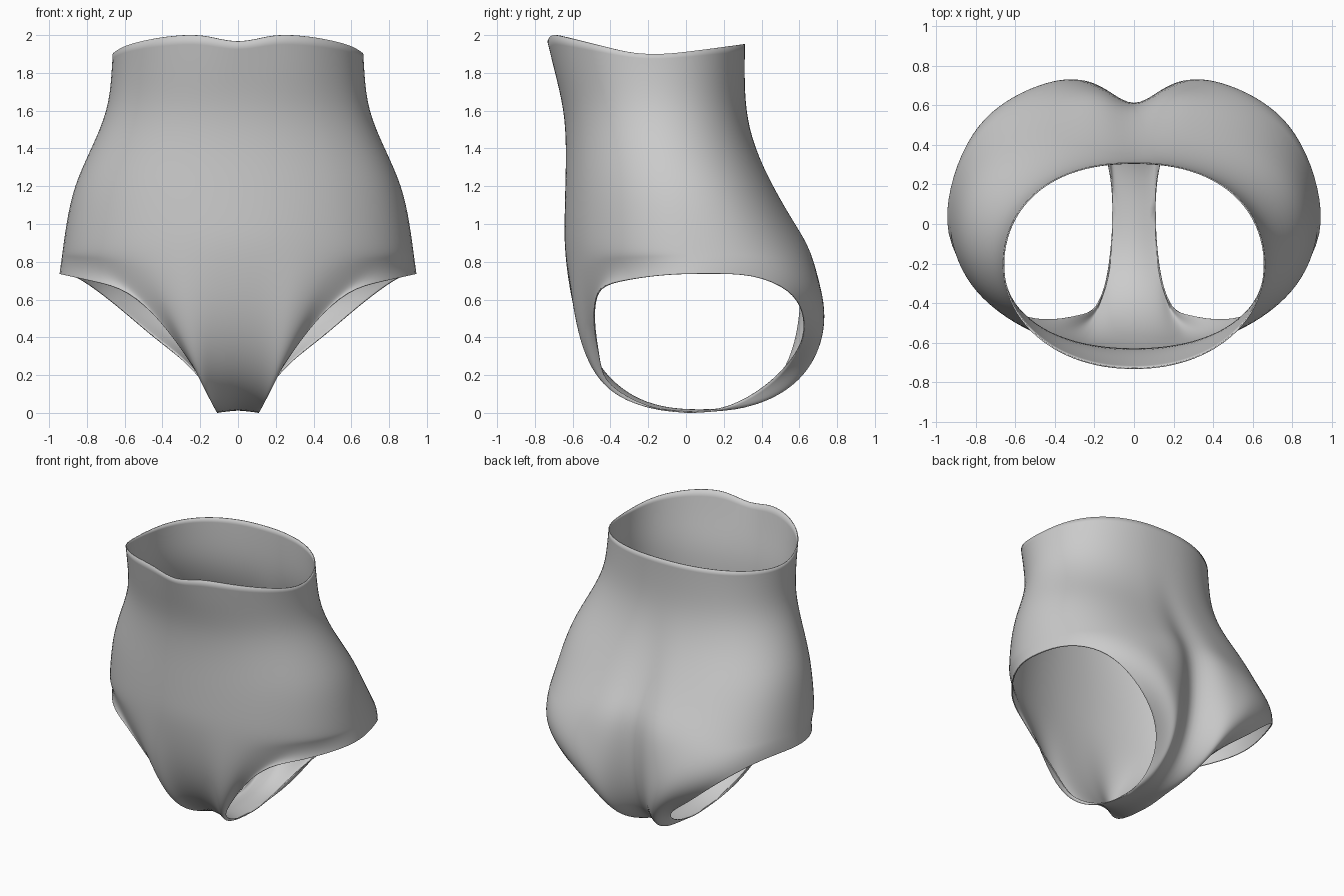
import bpy, bmesh, math
from mathutils import Vector

if "Cube" in bpy.data.objects:
    bpy.data.objects.remove(bpy.data.objects["Cube"])

# Horizontal body sections: z, front y, half width, y of widest point, back y, cleft depth
RINGS = [(None, -.735, .672, -.22, .313, 0), (1.8, -.695, .677, -.2, .31, 0),
         (1.6, -.645, .695, -.17, .315, 0), (1.4, -.635, .785, -.12, .37, .01),
         (1.2, -.64, .88, -.07, .465, .03), (1.0, -.645, .92, -.04, .585, .06),
         (.85, -.645, .94, -.02, .685, .1)]

# Columns front to back: angle, leg-edge x y z, bulge in y, drop of the bend
COLS = [(0, 0, .08, .015, .06, 1.05), (7, .105, .08, -.012, .06, 1.06),
        (13, .115, -.1, .005, .02, 1.0), (19, .13, -.27, .055, -.01, .96),
        (25, .19, -.44, .165, .0, .8), (32, .275, -.46, .3, -.01, .6),
        (40, .4, -.495, .475, -.01, .6), (52, .58, -.485, .655, -.02, .6),
        (66, .77, -.38, .695, -.02, .6), (84, .95, -.1, .735, 0, .5),
        (100, .95, .12, .735, 0, .5), (116, .88, .36, .735, .03, .5),
        (130, .75, .56, .65, .08, .5), (141, .6, .63, .53, .14, .6),
        (150, .44, .63, .39, .19, .65), (158, .29, .565, .28, .23, .8),
        (165, .18, .455, .16, .22, .92), (170, .12, .28, .045, .19, 1.0),
        (175, .105, .08, -.012, .13, 1.04), (180, 0, .08, .015, .05, 1.05)]


def ring_point(ring, deg):
    z, front, side, mid, back, cleft = ring
    a = math.radians(deg)
    s, c = max(0, math.sin(a)), math.cos(a)
    if c >= 0:
        x, y = side * s ** .97, mid + (front - mid) * c
    else:
        p = .82 if cleft > .02 else .9
        x, y = side * s ** p, mid + (back - mid) * (-c) ** p
        y -= cleft * math.exp(-(x / .1) ** 2)
    if z is None:  # wavy waist edge
        z = 1.885 + (.125 * c if c > 0 else -.065 * c)
        if c > 0:
            z -= .05 * math.exp(-(x / .15) ** 2)
    return Vector((0 if deg in (0, 180) else x, y, z))


def column(deg, ex, ey, ez, bulge, drop, steps=6):
    pts = [ring_point(r, deg) for r in RINGS]
    a, e = pts[-1], Vector((ex, ey, ez))
    bend = Vector(((a.x + e.x) / 2, a.y + bulge, a.z + (e.z - a.z) * drop))
    for i in range(1, steps + 1):
        t = i / steps
        pts.append(a * (1 - t) ** 2 + bend * 2 * t * (1 - t) + e * t * t)
    return pts


# Half of the garment as a grid of columns, joined under the crotch
bm = bmesh.new()
grid = [[bm.verts.new(p) for p in column(*c)] for c in COLS]
for l, r in zip(grid, grid[1:]):
    for i in range(len(l) - 1):
        bm.faces.new((l[i], l[i + 1], r[i + 1], r[i]))
bmesh.ops.remove_doubles(bm, verts=bm.verts, dist=.0005)
bmesh.ops.recalc_face_normals(bm, faces=bm.faces)
side_face = max(bm.faces, key=lambda f: f.calc_center_median().x)
if side_face.normal.x < 0:
    bmesh.ops.reverse_faces(bm, faces=bm.faces)
# Stand on the ground
low = min(v.co.z for v in bm.verts)
bmesh.ops.translate(bm, verts=bm.verts, vec=(0, 0, -low - .01))
mesh = bpy.data.meshes.new("high_waist_briefs")
bm.to_mesh(mesh)
bm.free()
briefs = bpy.data.objects.new("high_waist_briefs", mesh)
bpy.context.collection.objects.link(briefs)

# Mirror, smooth and give the cloth a thin hem
m = briefs.modifiers.new("mirror", 'MIRROR')
m.use_clip = True
m.merge_threshold = .001
s = briefs.modifiers.new("smooth", 'SUBSURF')
s.levels = s.render_levels = 2
t = briefs.modifiers.new("cloth", 'SOLIDIFY')
t.thickness = .007
t.offset = -1

bpy.context.view_layer.objects.active = briefs
briefs.select_set(True)
bpy.ops.object.shade_smooth()
